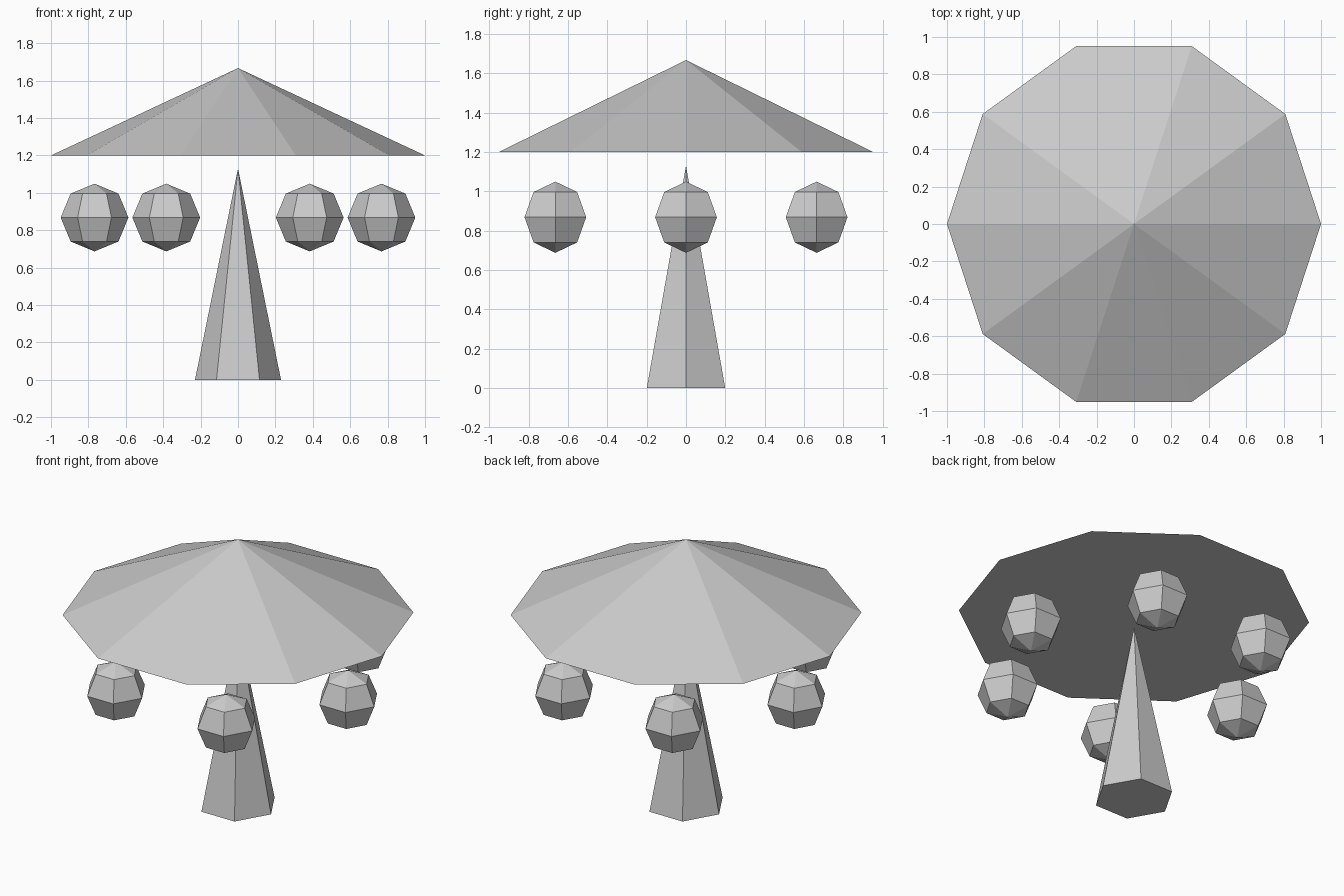
import bpy, bmesh
from math import sin, cos, pi, tau

if "Cube" in bpy.data.objects:
    bpy.data.objects.remove(bpy.data.objects["Cube"])


def lathe(name, profile, sides, loc=(0, 0, 0)):
    """Faceted solid of revolution; profile is (radius, z) from bottom to top."""
    bm = bmesh.new()
    rings = []
    for r, z in profile:
        n = sides if r > 1e-6 else 1
        rings.append([bm.verts.new((r * cos(tau * i / sides), r * sin(tau * i / sides), z))
                      for i in range(n)])
    for a, b in zip(rings, rings[1:]):
        for i in range(sides):
            j = (i + 1) % sides
            quad = [a[i % len(a)], a[j % len(a)], b[j % len(b)], b[i % len(b)]]
            bm.faces.new(list(dict.fromkeys(quad)))
    if len(rings[0]) > 1:
        bm.faces.new(rings[0][::-1])
    bmesh.ops.recalc_face_normals(bm, faces=bm.faces)
    mesh = bpy.data.meshes.new(name)
    bm.to_mesh(mesh)
    bm.free()
    obj = bpy.data.objects.new(name, mesh)
    obj.location = loc
    bpy.context.collection.objects.link(obj)
    return obj


# Tapered hexagonal trunk
lathe("trunk", [(0.23, 0), (0, 1.13)], 6)

# Ten-sided canopy with closed underside
lathe("canopy", [(1.0, 1.2), (0, 1.667)], 10)

# Ring of six hanging fruits
R = 0.181
ball = [(R * cos(a) if abs(a) < 1.5 else 0, R * sin(a))
        for a in (pi * k / 4 - pi / 2 for k in range(5))]
for k in range(6):
    a = tau * k / 6
    lathe(f"fruit_{k + 1}", ball, 6, (0.767 * cos(a), 0.767 * sin(a), 0.868))
